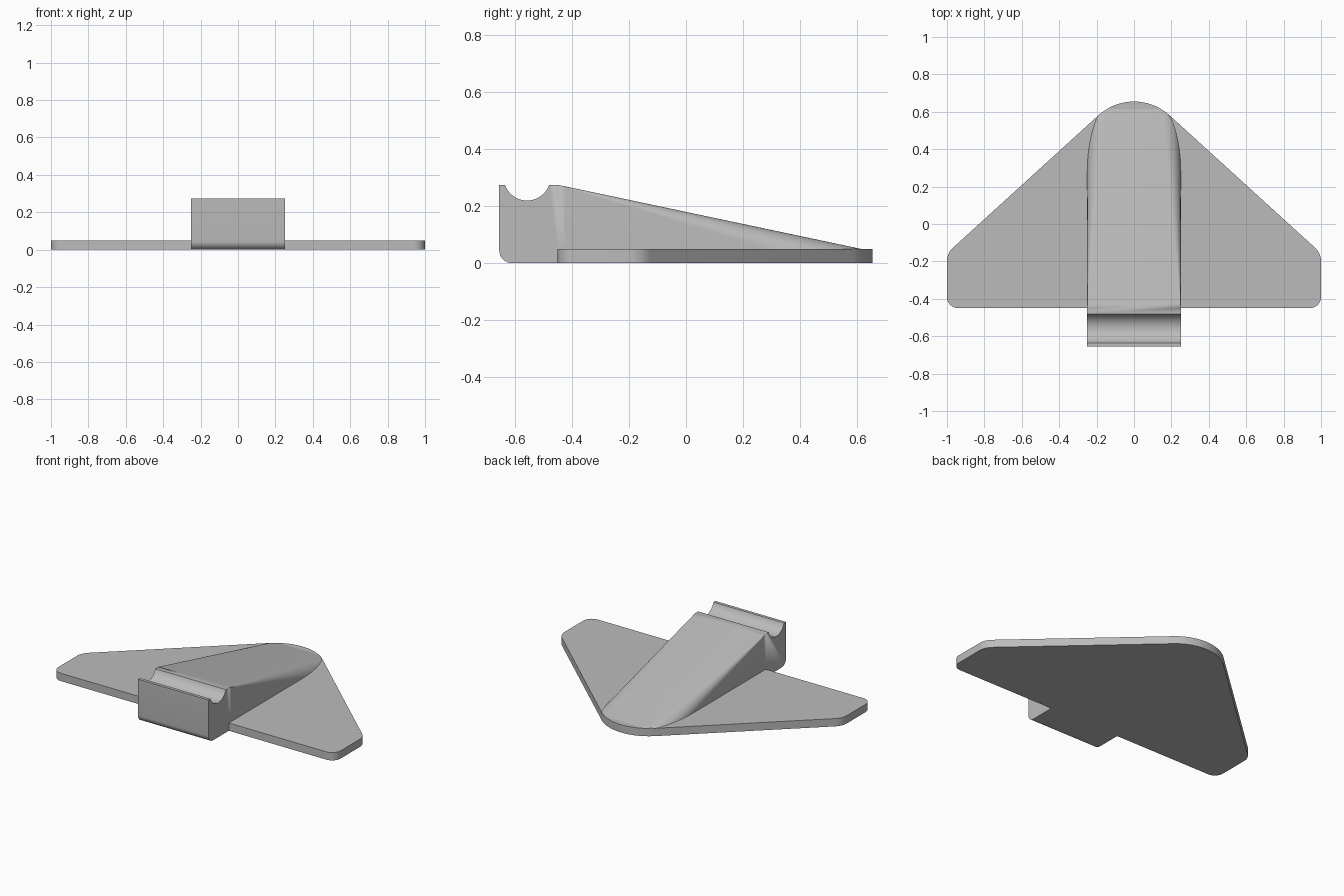
import bpy, bmesh, math
from mathutils import Vector

if "Cube" in bpy.data.objects:
    bpy.data.objects.remove(bpy.data.objects["Cube"])

grey = bpy.data.materials.new("plain_grey")
grey.diffuse_color = (0.5, 0.5, 0.5, 1)
grey.use_nodes = True
grey.node_tree.nodes["Principled BSDF"].inputs["Base Color"].default_value = grey.diffuse_color


def finish(bm, name):
    bmesh.ops.remove_doubles(bm, verts=bm.verts, dist=0.0002)
    bmesh.ops.recalc_face_normals(bm, faces=bm.faces)
    me = bpy.data.meshes.new(name)
    bm.to_mesh(me)
    bm.free()
    me.materials.append(grey)
    ob = bpy.data.objects.new(name, me)
    bpy.context.collection.objects.link(ob)
    bpy.ops.object.select_all(action='DESELECT')
    ob.select_set(True)
    bpy.context.view_layer.objects.active = ob
    bpy.ops.object.shade_smooth_by_angle(angle=math.radians(25))
    return ob


def fillet(prev, corner, nxt, radius, steps):
    """Points of an arc that rounds one convex corner."""
    p, c, n = Vector(prev), Vector(corner), Vector(nxt)
    a, b = (p - c).normalized(), (n - c).normalized()
    half = a.angle(b) / 2
    turn = math.pi - 2 * half
    centre = c + (a + b).normalized() * radius / math.sin(half)
    start = c + a * radius / math.tan(half) - centre
    end = c + b * radius / math.tan(half) - centre
    return [centre + (start * math.sin((1 - i / steps) * turn)
                      + end * math.sin(i / steps * turn)) / math.sin(turn)
            for i in range(steps + 1)]


# Flat wing plate with rounded nose and tips
corners = [((-1, -0.45), 0.06), ((1, -0.45), 0.06), ((1, -0.156), 0.1),
           ((0, 0.754), 0.282), ((-1, -0.156), 0.1)]
outline = []
for i, (c, r) in enumerate(corners):
    # a square corner needs the same arc rule as the others
    outline += fillet(corners[i - 1][0], c, corners[(i + 1) % 5][0], r, 24 if r > 0.2 else 10)
bm = bmesh.new()
rims = [[bm.verts.new((p.x, p.y, z)) for p in outline] for z in (0, 0.05)]
for rim in rims:
    bm.faces.new(rim)
for i in range(len(outline)):
    j = (i + 1) % len(outline)
    bm.faces.new((rims[0][i], rims[0][j], rims[1][j], rims[1][i]))
finish(bm, "wing_plate")

# Body: rear block profile (y, z) with a round groove and a rounded lower edge
W, Y0, Y1, TOP, PLATE = 0.25, -0.45, 0.615, 0.275, 0.05
profile = [(Y0, 0)]
profile += [(-0.61 - 0.045 * math.sin(t), 0.045 - 0.045 * math.cos(t))
            for t in (math.pi / 2 * i / 8 for i in range(9))]
profile.append((-0.655, TOP))
span = math.asin(0.0775 / 0.0821)
profile += [(-0.5575 + 0.0821 * math.sin(t), 0.302 - 0.0821 * math.cos(t))
            for t in (span * (i / 10 - 1) for i in range(21))]
profile += [(Y0, TOP), (Y0, PLATE)]
bm = bmesh.new()
sides = [[bm.verts.new((x, y, z)) for y, z in profile] for x in (-W, W)]
for s in sides:
    bm.faces.new(s)
for i in range(len(profile) - 2):
    bm.faces.new((sides[0][i], sides[0][i + 1], sides[1][i + 1], sides[1][i]))


# Sloping ramp whose edge rounding grows toward the nose
def section(y):
    z = TOP - (TOP - PLATE) * (y - Y0) / (Y1 - Y0)
    r = 0.095 * (y - Y0) + 1e-6
    drop = min(r, max(z - PLATE, 0))
    sweep = math.acos(1 - drop / r)
    limit = math.sqrt(max(0.282 ** 2 - (y - 0.373) ** 2, 0)) - 0.002 if y > 0.57 else W
    half = [(min(W - r + r * math.sin(sweep * i / 10), limit), z - r * (1 - math.cos(sweep * i / 10)))
            for i in range(11)]
    half.append((half[-1][0], PLATE))
    pts = [(-x, h) for x, h in reversed(half)] + half
    return [bm.verts.new((x, y, h)) for x, h in pts]


N = 40
rows = [section(Y0 + (Y1 - Y0) * i / N) for i in range(N + 1)]
for a, b in zip(rows, rows[1:]):
    for i in range(len(a) - 1):
        bm.faces.new((a[i], a[i + 1], b[i + 1], b[i]))
finish(bm, "body")
